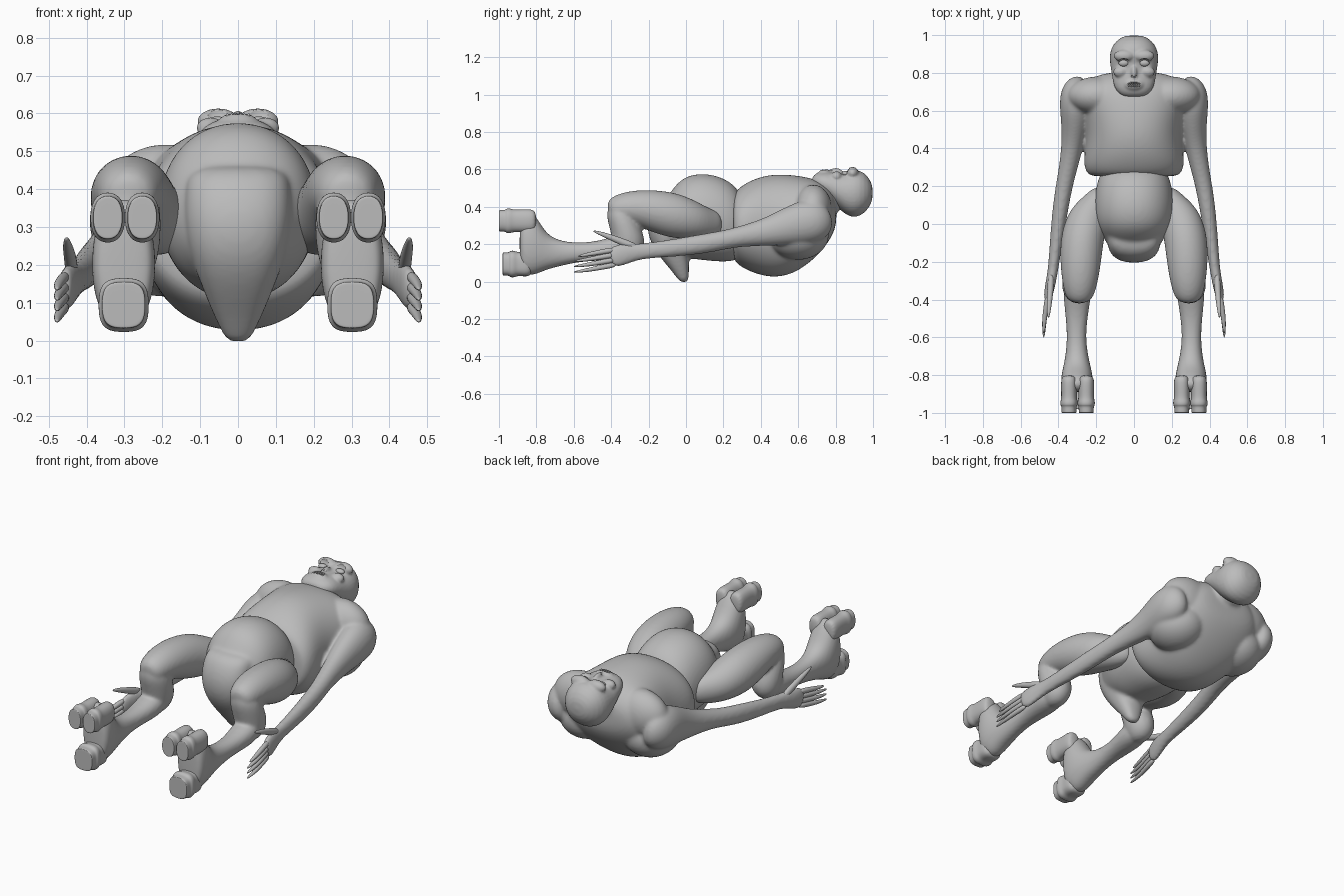
import bpy, bmesh, math
from mathutils import Vector

skin = bpy.data.materials.new("grey skin")
skin.diffuse_color = (0.5, 0.5, 0.5, 1)


def finish(name, bm, mirror=False, levels=2):
    bmesh.ops.recalc_face_normals(bm, faces=bm.faces)
    me = bpy.data.meshes.new(name)
    bm.to_mesh(me)
    bm.free()
    me.materials.append(skin)
    for p in me.polygons:
        p.use_smooth = True
    ob = bpy.data.objects.new(name, me)
    bpy.context.collection.objects.link(ob)
    if mirror:
        ob.modifiers.new("Mirror", "MIRROR").use_mirror_merge = False
    if levels:
        m = ob.modifiers.new("Subdivision", "SUBSURF")
        m.levels = m.render_levels = levels
    return ob


def loft(name, secs, axis=None, n=14, power=2.0, mirror=False, levels=2):
    """Skin rings (x, y, z, half width, half depth); axis fixes the ring plane."""
    bm = bmesh.new()
    pts = [Vector(s[:3]) for s in secs]
    rings = []
    for i, s in enumerate(secs):
        t = Vector(axis) if axis else (pts[min(i + 1, len(pts) - 1)] - pts[max(i - 1, 0)]).normalized()
        side = Vector((1, 0, 0))
        side = (side - t * side.dot(t)).normalized()
        up = t.cross(side)
        ring = []
        for k in range(n):
            a = 2 * math.pi * (k + 0.5) / n
            c, d = math.cos(a), math.sin(a)
            u = math.copysign(abs(c) ** (2 / power), c) * s[3]
            v = math.copysign(abs(d) ** (2 / power), d) * s[4]
            ring.append(bm.verts.new(pts[i] + side * u + up * v))
        rings.append(ring)
    for a, b in zip(rings, rings[1:]):
        for k in range(n):
            bm.faces.new((a[k], a[(k + 1) % n], b[(k + 1) % n], b[k]))
    bm.faces.new(rings[0])
    bm.faces.new(rings[-1])
    return finish(name, bm, mirror, levels)


def body(name, rows, **kw):
    """Rows of (y, bottom, top, half width) centred on x = 0."""
    secs = [(0, y, (b + t) / 2, w, (t - b) / 2) for y, b, t, w in rows]
    return loft(name, secs, axis=(0, 1, 0), **kw)


def ball(name, loc, size, mirror=False, levels=0):
    bm = bmesh.new()
    bmesh.ops.create_uvsphere(bm, u_segments=16, v_segments=10, radius=1)
    for v in bm.verts:
        v.co = Vector((v.co.x * size[0], v.co.y * size[1], v.co.z * size[2])) + Vector(loc)
    return finish(name, bm, mirror, levels)


def blend(name, parts, voxel, smooth):
    """Join overlapping parts (the first one mirrored) into one soft skin."""
    bpy.ops.object.select_all(action="DESELECT")
    for p in parts:
        p.select_set(True)
    ob = bpy.context.view_layer.objects.active = parts[0]
    bpy.ops.object.join()
    ob.name = name
    m = ob.modifiers.new("Remesh", "REMESH")
    m.mode, m.voxel_size, m.use_smooth_shade = "VOXEL", voxel, True
    m = ob.modifiers.new("Smooth", "SMOOTH")
    m.factor, m.iterations = 0.5, smooth
    return ob


# Rib cage, shoulders, back muscles, neck and arms as one skin
arm = loft("arm", [(.25, .735, .34, .05, .06), (.275, .725, .335, .085, .10), (.295, .69, .325, .10, .12),
                   (.308, .62, .315, .09, .12), (.312, .53, .29, .075, .10), (.325, .42, .262, .06, .075),
                   (.348, .30, .243, .050, .057), (.37, .20, .222, .046, .052), (.39, .08, .20, .043, .055),
                   (.41, -.08, .178, .036, .048), (.428, -.24, .162, .028, .042), (.441, -.31, .152, .028, .056),
                   (.453, -.37, .137, .025, .063), (.46, -.41, .125, .018, .05)], mirror=True)
ribs = body("rib_cage", [(.25, .15, .44, .21), (.26, .10, .485, .25), (.31, .065, .525, .272),
                         (.38, .035, .56, .265), (.47, .015, .58, .255), (.57, .035, .575, .27),
                         (.66, .095, .56, .29), (.73, .165, .535, .28), (.785, .245, .48, .21),
                         (.805, .31, .42, .12)], n=18, power=2.15)
shoulder = ball("shoulder", (.19, .68, .385), (.17, .105, .135), levels=1)
back = ball("back_muscle", (.20, .60, .25), (.16, .17, .135), levels=1)
neck = loft("neck", [(0, .68, .42, .14, .11), (0, .76, .44, .10, .085), (0, .84, .47, .09, .08)])
blend("torso_and_arms", [arm, ribs, shoulder, back, neck], .009, 9)

# Belly and wedge-shaped pelvis
belly = body("belly", [(.30, .13, .45, .15), (.27, .11, .51, .18), (.20, .10, .56, .205),
                       (.10, .11, .585, .215), (.01, .12, .572, .208), (-.05, .14, .53, .18),
                       (-.11, .16, .44, .14), (-.15, .2, .38, .11)], n=18, power=2.1, mirror=True)
pelvis = loft("pelvis", [(0, -.01, -.006, .03, .02), (0, -.02, .03, .047, .037), (0, -.04, .08, .072, .057),
                         (0, -.07, .15, .10, .087), (0, -.085, .23, .133, .118), (0, -.08, .32, .148, .133),
                         (0, -.065, .40, .145, .125), (0, -.04, .47, .13, .10)], axis=(0, 0, 1), power=2.5)
blend("belly_and_pelvis", [belly, pelvis], .01, 8)

# Head, face turned up
brow = ball("brow", (.052, .89, .58), (.058, .034, .034), True, 1)
skull = body("skull", [(.672, .52, .55, .045), (.685, .495, .575, .076), (.72, .47, .59, .107),
                       (.77, .435, .592, .116), (.83, .375, .582, .126), (.88, .34, .60, .132),
                       (.93, .345, .60, .126), (.975, .385, .565, .092), (1.0, .44, .51, .045)],
             n=18, power=2.15)
cheek = ball("cheekbone", (.072, .805, .562), (.04, .03, .028), levels=1)
muzzle = ball("muzzle", (0, .74, .575), (.055, .035, .028), levels=1)
nose = ball("nose_bridge", (0, .80, .583), (.018, .04, .026), levels=1)
head = blend("head", [brow, skull, cheek, muzzle, nose], .007, 4)

# Hollows cut into the face
hollows = [ball("eye_socket_cutter", (.055, .852, .606), (.036, .024, .03), True),
           ball("nostril_cutter", (.011, .778, .609), (.008, .013, .018), True),
           ball("mouth_cutter", (0, .738, .604), (.04, .014, .022))]
for c in hollows:
    c.hide_render = True
    c.hide_viewport = True
    m = head.modifiers.new("Hollow", "BOOLEAN")
    m.operation, m.object, m.solver = "DIFFERENCE", c, "EXACT"
ball("eye", (.055, .852, .578), (.027, .018, .014), True)
for i in range(3):
    for row, y in (("upper", .745), ("lower", .731)):
        ball(row + "_tooth", (.006 + i * .011, y, .588), (.005, .007, .012), True)

# Fingers and thumb
for name, root, tip in (("first_finger", .172, .135), ("second_finger", .145, .108),
                        ("third_finger", .118, .08), ("fourth_finger", .092, .05)):
    reach = -.58 if root > .15 else -.605
    loft(name, [(.455, -.37, root, .016, .017), (.467, -.45, root * .65 + tip * .35, .015, .015),
                (.476, -.52, root * .3 + tip * .7, .013, .012), (.478, reach, tip, .006, .005)],
         n=8, mirror=True)
loft("thumb", [(.438, -.25, .175, .02, .025), (.443, -.36, .22, .018, .02),
               (.45, -.43, .248, .015, .015), (.453, -.50, .272, .006, .006)], n=8, mirror=True)

# Legs: thigh up to the knee, calf folded back, shin out to the foot
thigh = loft("thigh", [(.165, .19, .31, .04, .06), (.195, .12, .305, .075, .085), (.24, .04, .325, .11, .105),
                       (.272, -.06, .352, .118, .125), (.282, -.17, .38, .114, .115),
                       (.285, -.27, .395, .103, .098), (.288, -.35, .39, .088, .085),
                       (.29, -.42, .375, .06, .06)], mirror=True)
calf = loft("calf", [(.29, -.355, .42, .06, .055), (.29, -.35, .36, .088, .08), (.292, -.325, .29, .092, .087),
                     (.295, -.305, .22, .088, .09), (.30, -.31, .16, .07, .08), (.30, -.32, .12, .03, .04)],
            axis=(0, 0, 1))
shin = loft("shin_and_foot", [(.30, -.28, .20, .06, .06), (.30, -.36, .185, .078, .07),
                              (.303, -.46, .165, .064, .053), (.305, -.58, .155, .05, .052),
                              (.303, -.68, .150, .058, .07), (.302, -.75, .160, .073, .10),
                              (.302, -.80, .195, .085, .16), (.302, -.84, .207, .087, .18),
                              (.302, -.875, .205, .08, .165), (.302, -.89, .205, .06, .13)],
            axis=(0, 1, 0), power=2.2)
blend("leg", [thigh, calf, shin], .009, 6)


# Hoof-like toes and heel, each a neck, a flared rim and a flat pad
def hoof(name, x, z, w, h, back, rim, front, power):
    loft(name, [(x, back, z, w * .75, h * .8), (x, back - .03, z, w, h), (x, rim + .03, z, w * .9, h * .9),
                (x, rim + .012, z, w * 1.04, h * 1.04), (x, rim - .01, z, w * 1.04, h * 1.04),
                (x, rim - .014, z, w * .9, h * .9), (x, front + .006, z, w * .9, h * .9),
                (x, front, z, w * .87, h * .87), (x, front, z, w * .8, h * .8)],
         axis=(0, 1, 0), n=16, power=power, mirror=True)


hoof("inner_toe", .253, .325, .045, .065, -.80, -.95, -1.0, 2.3)
hoof("outer_toe", .344, .325, .045, .065, -.80, -.95, -1.0, 2.3)
hoof("heel", .302, .094, .065, .07, -.82, -.93, -.98, 3)
